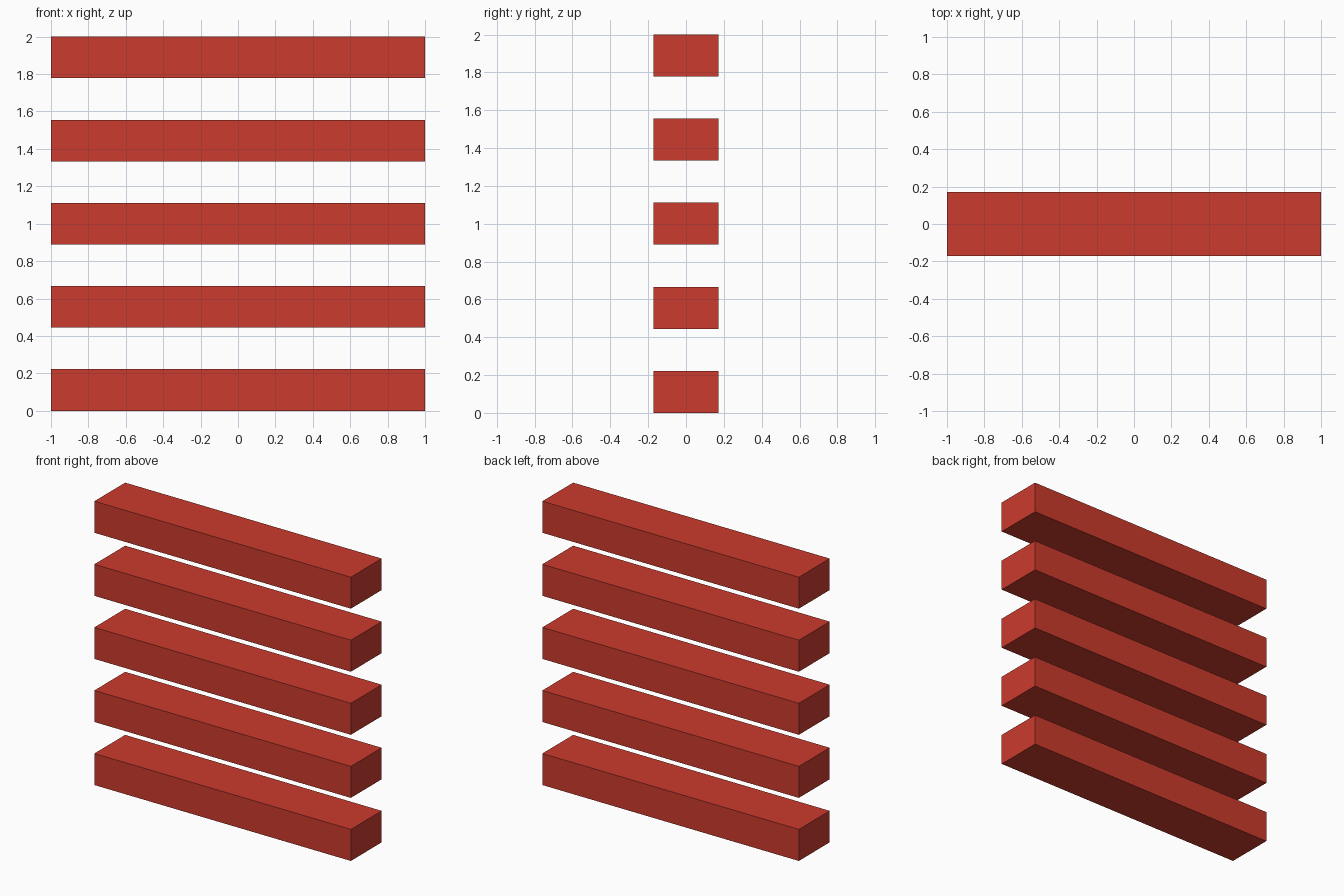
import bpy

if "Cube" in bpy.data.objects:
    bpy.data.objects.remove(bpy.data.objects["Cube"])

# Single red colour
red = bpy.data.materials.new("red")
red.diffuse_color = (0.6, 0.043, 0.026, 1)
red.use_nodes = True
red.node_tree.nodes["Principled BSDF"].inputs["Base Color"].default_value = red.diffuse_color

COUNT = 5
HEIGHT = 2 / 9      # bars and gaps are equally tall
DEPTH = 0.343

# Stack of evenly spaced horizontal bars
for i in range(COUNT):
    z = HEIGHT * (2 * i + 0.5)
    bpy.ops.mesh.primitive_cube_add(size=1, location=(0, 0, z))
    bar = bpy.context.object
    bar.name = f"horizontal_bar_{i + 1}"
    bar.scale = (2, DEPTH, HEIGHT)
    bpy.ops.object.transform_apply(location=False, rotation=False, scale=True)
    bar.data.materials.append(red)
